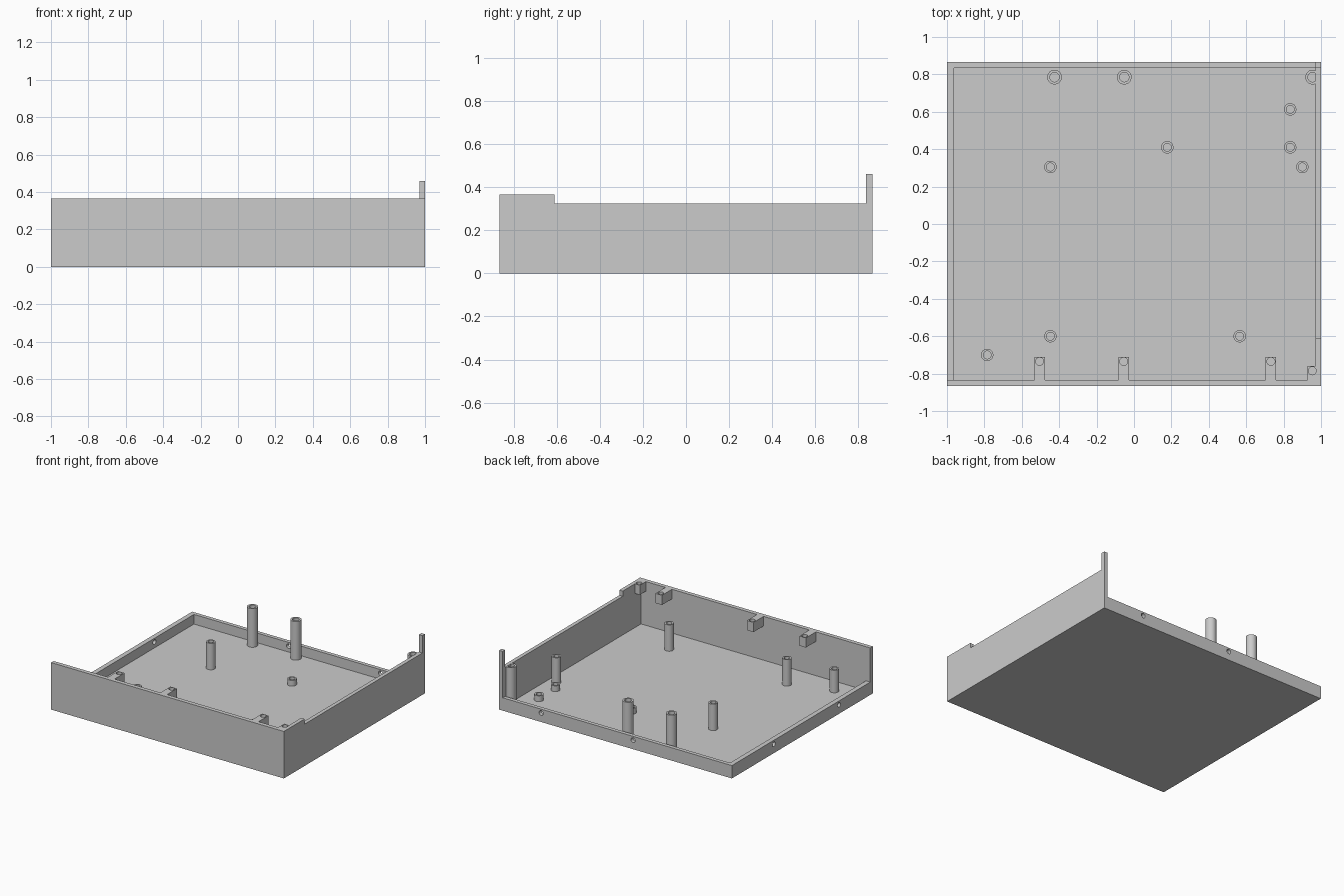
import bpy
import bmesh
import math
from mathutils import Matrix, Vector

if "Cube" in bpy.data.objects:
    bpy.data.objects.remove(bpy.data.objects["Cube"], do_unlink=True)

grey = bpy.data.materials.new("plain grey")
grey.use_nodes = True
grey.diffuse_color = (0.6, 0.6, 0.6, 1)
grey.node_tree.nodes["Principled BSDF"].inputs["Base Color"].default_value = (0.6, 0.6, 0.6, 1)

FLOOR = 0.025
RIM = 0.10
SIDE = 0.325
TOP = 0.365
FRONT_IN, BACK_IN = -0.833, 0.835
LEFT_IN, RIGHT_IN = 0.97, -0.963


def finish(name, bm):
    bmesh.ops.recalc_face_normals(bm, faces=bm.faces)
    mesh = bpy.data.meshes.new(name)
    bm.to_mesh(mesh)
    bm.free()
    mesh.materials.append(grey)
    obj = bpy.data.objects.new(name, mesh)
    bpy.context.collection.objects.link(obj)
    return obj


def box(name, low, high):
    low, high = Vector(low), Vector(high)
    bm = bmesh.new()
    bmesh.ops.create_cube(bm, size=1)
    for v in bm.verts:
        v.co = (low + high) / 2 + v.co * (high - low)
    return finish(name, bm)


def rod(name, centre, radius, length, axis="Z"):
    bm = bmesh.new()
    turn = {"X": Matrix.Rotation(math.pi / 2, 4, "Y"),
            "Y": Matrix.Rotation(math.pi / 2, 4, "X"),
            "Z": Matrix.Identity(4)}[axis]
    bmesh.ops.create_cone(bm, cap_ends=True, segments=32, radius1=radius, radius2=radius,
                          depth=length, matrix=Matrix.Translation(centre) @ turn)
    return finish(name, bm)


def cut(obj, cutter):
    mod = obj.modifiers.new("cut", "BOOLEAN")
    mod.operation = "DIFFERENCE"
    mod.solver = "EXACT"
    mod.object = cutter
    cutter.hide_render = True
    bpy.context.view_layer.objects.active = obj
    bpy.ops.object.modifier_apply(modifier=mod.name)
    bpy.data.objects.remove(cutter, do_unlink=True)


def smooth(obj):
    bpy.ops.object.select_all(action="DESELECT")
    obj.select_set(True)
    bpy.context.view_layer.objects.active = obj
    bpy.ops.object.shade_smooth_by_angle(angle=math.radians(30))


def standoff(name, x, y, top, outer, inner):
    # Hollow screw post: a closed ring profile spun about its axis
    bm = bmesh.new()
    ring = [(inner, FLOOR), (outer, FLOOR), (outer, top), (inner, top)]
    verts = [bm.verts.new((x + r, y, z)) for r, z in ring]
    edges = [bm.edges.new((verts[i], verts[i - 1])) for i in range(4)]
    bmesh.ops.spin(bm, geom=verts + edges, cent=(x, y, 0), axis=(0, 0, 1),
                   angle=math.tau, steps=32)
    bmesh.ops.remove_doubles(bm, verts=bm.verts, dist=0.0001)
    smooth(finish(name, bm))


# Tray: a solid block hollowed out, then its walls cut to different heights
tray = box("tray", (-1, -0.865, 0), (1, 0.865, 0.46))
cut(tray, box("cavity", (RIGHT_IN, FRONT_IN, FLOOR), (LEFT_IN, BACK_IN, 1)))
cut(tray, box("low_rim", (-2, FRONT_IN, RIM), (LEFT_IN, 2, 1)))
cut(tray, box("side_drop", (0.9, -0.61, SIDE), (2, BACK_IN, 1)))
cut(tray, box("front_drop", (-2, -2, TOP), (2, -0.6, 1)))

# Screw holes through the low walls
for x in (0.64, -0.15):
    cut(tray, rod("drill", (x, 0.85, 0.07), 0.018, 0.2, "Y"))
for y in (0.35, -0.45):
    cut(tray, rod("drill", (-0.98, y, 0.07), 0.018, 0.2, "X"))

# Drilled lugs along the top of the front wall
LUG_BASE = 0.29
for i, x in enumerate((-0.505, -0.055, 0.732)):
    lug = box(f"front_lug_{i + 1}", (x - 0.028, FRONT_IN, LUG_BASE), (x + 0.028, -0.71, TOP))
    cut(lug, rod("drill", (x, -0.735, TOP), 0.021, 0.4))
    smooth(lug)

# Corner lug, its hole biting into the side wall
corner = box("corner_lug", (0.928, FRONT_IN, LUG_BASE), (LEFT_IN, -0.758, TOP))
for part in (corner, tray):
    cut(part, rod("drill", (0.953, -0.785, (LUG_BASE + TOP) / 2 + 0.02), 0.021, TOP - LUG_BASE + 0.04))
    smooth(part)

# Tall standoffs by the back wall
for i, x in enumerate((-0.425, -0.052, 0.955)):
    standoff(f"tall_standoff_{i + 1}", x, 0.785, SIDE, 0.039, 0.025)

# Medium standoffs
for i, (x, y) in enumerate([(0.9, 0.305), (-0.447, 0.305), (-0.447, -0.6), (0.565, -0.6)]):
    standoff(f"medium_standoff_{i + 1}", x, y, 0.23, 0.033, 0.021)
standoff("front_standoff", -0.785, -0.7, 0.2, 0.033, 0.021)

# Short standoffs
for i, (x, y) in enumerate([(0.835, 0.613), (0.835, 0.41), (0.178, 0.41)]):
    standoff(f"short_standoff_{i + 1}", x, y, 0.07, 0.033, 0.021)
